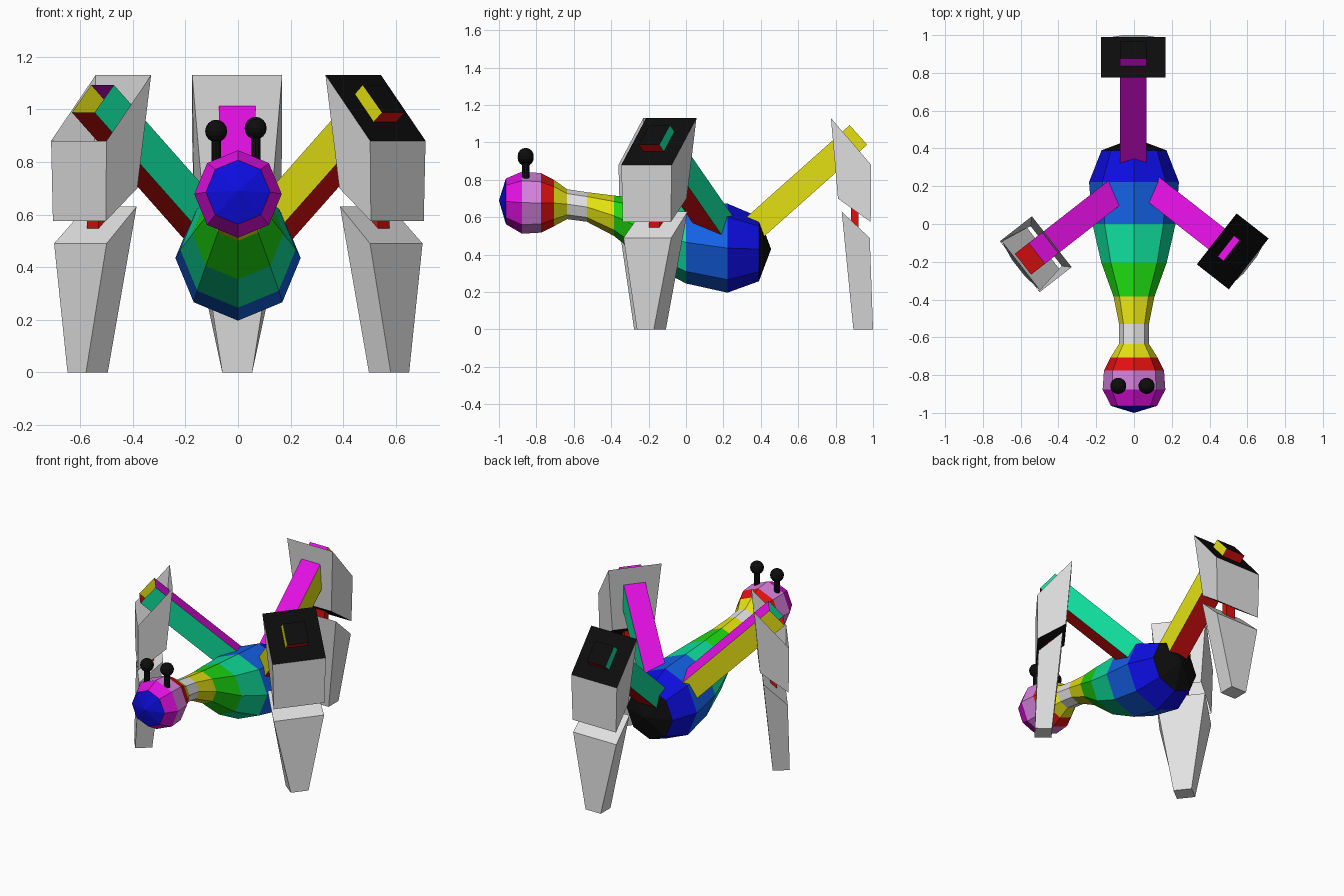
import bpy, bmesh, math
from mathutils import Vector, Matrix

cube = bpy.data.objects.get("Cube")
if cube:
    bpy.data.objects.remove(cube, do_unlink=True)

COLOURS = {
    "black": (0.004, 0.004, 0.004), "blue": (0.004, 0.004, 0.75),
    "sky_blue": (0.007, 0.12, 0.78), "teal": (0.005, 0.72, 0.33),
    "green": (0.012, 0.68, 0.005), "yellow": (0.77, 0.75, 0.006),
    "white": (0.76, 0.76, 0.76), "red": (0.75, 0.005, 0.005),
    "pink": (0.68, 0.22, 0.72), "magenta": (0.77, 0.005, 0.77),
}
MATS = {}
for name, rgb in COLOURS.items():
    m = bpy.data.materials.new(name)
    m.use_nodes = True
    m.diffuse_color = (*rgb, 1)
    bsdf = next(n for n in m.node_tree.nodes if n.type == 'BSDF_PRINCIPLED')
    bsdf.inputs["Base Color"].default_value = (*rgb, 1)
    MATS[name] = m


def make_object(name, bm, colours, matrix=Matrix()):
    """Turn a bmesh into an object with the listed materials."""
    bmesh.ops.recalc_face_normals(bm, faces=bm.faces)
    mesh = bpy.data.meshes.new(name)
    bm.to_mesh(mesh)
    bm.free()
    for c in colours:
        mesh.materials.append(MATS[c])
    ob = bpy.data.objects.new(name, mesh)
    ob.matrix_world = matrix
    bpy.context.collection.objects.link(ob)
    return ob


def loft(name, rings, colours, matrix=Matrix()):
    """Bridge rings of points; colours = one per side, then start and end caps
    (None leaves a cap open)."""
    bm = bmesh.new()
    loops = [[bm.verts.new(p) for p in ring] for ring in rings]
    used = list(dict.fromkeys(c for c in colours if c))
    n = len(loops[0])
    for a, b in zip(loops, loops[1:]):
        for i in range(n):
            j = (i + 1) % n
            f = bm.faces.new((a[i], a[j], b[j], b[i]))
            f.material_index = used.index(colours[i])
    for loop, c in ((loops[0], colours[n]), (loops[-1], colours[n + 1])):
        if c:
            bm.faces.new(loop).material_index = used.index(c)
    return make_object(name, bm, used, matrix)


def wedge_ring(inner, outer):
    """Four corners of a sloped section; each edge is (y, z, half width)."""
    (yi, zi, wi), (yo, zo, wo) = inner, outer
    return [(-wi, yi, zi), (wi, yi, zi), (wo, yo, zo), (-wo, yo, zo)]


# Body: eight-sided rings along y as (y, centre z, radius), one colour per band
RINGS = [(-0.963, 0.685, 0.122), (-0.877, 0.678, 0.166), (-0.775, 0.677, 0.159),
         (-0.706, 0.676, 0.124), (-0.636, 0.67, 0.08), (-0.53, 0.655, 0.079),
         (-0.385, 0.608, 0.108), (-0.205, 0.527, 0.173), (0.0, 0.466, 0.22),
         (0.222, 0.435, 0.238), (0.39, 0.43, 0.172)]
BANDS = ["magenta", "pink", "red", "yellow", "white", "yellow", "green",
         "teal", "sky_blue", "blue"]
used = list(dict.fromkeys(BANDS + ["black"]))
bm = bmesh.new()
loops = []
for y, z, r in RINGS:
    loops.append([bm.verts.new((r * math.cos(k * math.pi / 4), y,
                                z + r * math.sin(k * math.pi / 4))) for k in range(8)])
for a, b, c in zip(loops, loops[1:], BANDS):
    for k in range(8):
        f = bm.faces.new((a[k], a[k - 1], b[k - 1], b[k]))
        f.material_index = used.index(c)
# Pointed nose and tail
for loop, tip, c in ((loops[0], (0, -1.0, 0.69), "blue"),
                     (loops[-1], (0, 0.455, 0.43), "black")):
    v = bm.verts.new(tip)
    for k in range(8):
        bm.faces.new((loop[k], loop[k - 1], v)).material_index = used.index(c)
make_object("body", bm, used)

# Antennae: short stalk with a ball
for side, x, z in (("right", -0.083, 0.917), ("left", 0.067, 0.928)):
    bm = bmesh.new()
    bmesh.ops.create_cone(bm, cap_ends=True, segments=10, radius1=0.019,
                          radius2=0.019, depth=0.15,
                          matrix=Matrix.Translation((x, -0.857, z - 0.08)))
    make_object("antenna_stalk_" + side, bm, ["black"])
    bm = bmesh.new()
    bmesh.ops.create_uvsphere(bm, u_segments=14, v_segments=8, radius=0.043,
                              matrix=Matrix.Translation((x, -0.857, z)))
    make_object("antenna_ball_" + side, bm, ["black"])

# Legs: built pointing along +y, then turned into place
ARM_END = Vector((0, 0.0395, 1.04))
ARM_DIR = Vector((0, 0.747, 0.665)).normalized()
ARM_UP = Vector((0, -ARM_DIR.z, ARM_DIR.y)) * 0.07
ARM_SIDE = Vector((0.07, 0, 0))


def build_leg(side, x, y, degrees, cap):
    place = Matrix.Translation((x, y, 0)) @ Matrix.Rotation(math.radians(degrees), 4, 'Z')
    # Upper arm: square beam with a colour per side
    rings = []
    for dist in (0.85, 0):
        c = ARM_END - ARM_DIR * dist
        rings.append([c - ARM_SIDE - ARM_UP, c + ARM_SIDE - ARM_UP,
                      c + ARM_SIDE + ARM_UP, c - ARM_SIDE + ARM_UP])
    loft("arm_" + side, rings, ["red", "yellow", "magenta", "teal", None, cap], place)
    # Thigh block with a sloped top
    loft("thigh_" + side,
         [wedge_ring((-0.07, 0.70, 0.134), (0.105, 0.575, 0.163)),
          wedge_ring((-0.1075, 1.13, 0.171), (0.1075, 0.88, 0.171))],
         ["white"] * 4 + [cap, cap], place)
    # Tapered shin
    loft("shin_" + side,
         [wedge_ring((0.0125, 0, 0.057), (0.1175, 0, 0.057)),
          wedge_ring((-0.05, 0.63, 0.155), (0.1, 0.49, 0.162))],
         ["white"] * 6, place)
    # Knee peg between the blocks
    loft("knee_" + side,
         [wedge_ring((0.0, z, 0.035), (0.04, z, 0.035)) for z in (0.48, 0.70)],
         ["red"] * 6, place)


build_leg("back", -0.003, 0.8825, 0, "black")
build_leg("left", 0.5225, -0.145, -128, "black")
build_leg("right", -0.52, -0.16, 128, None)
